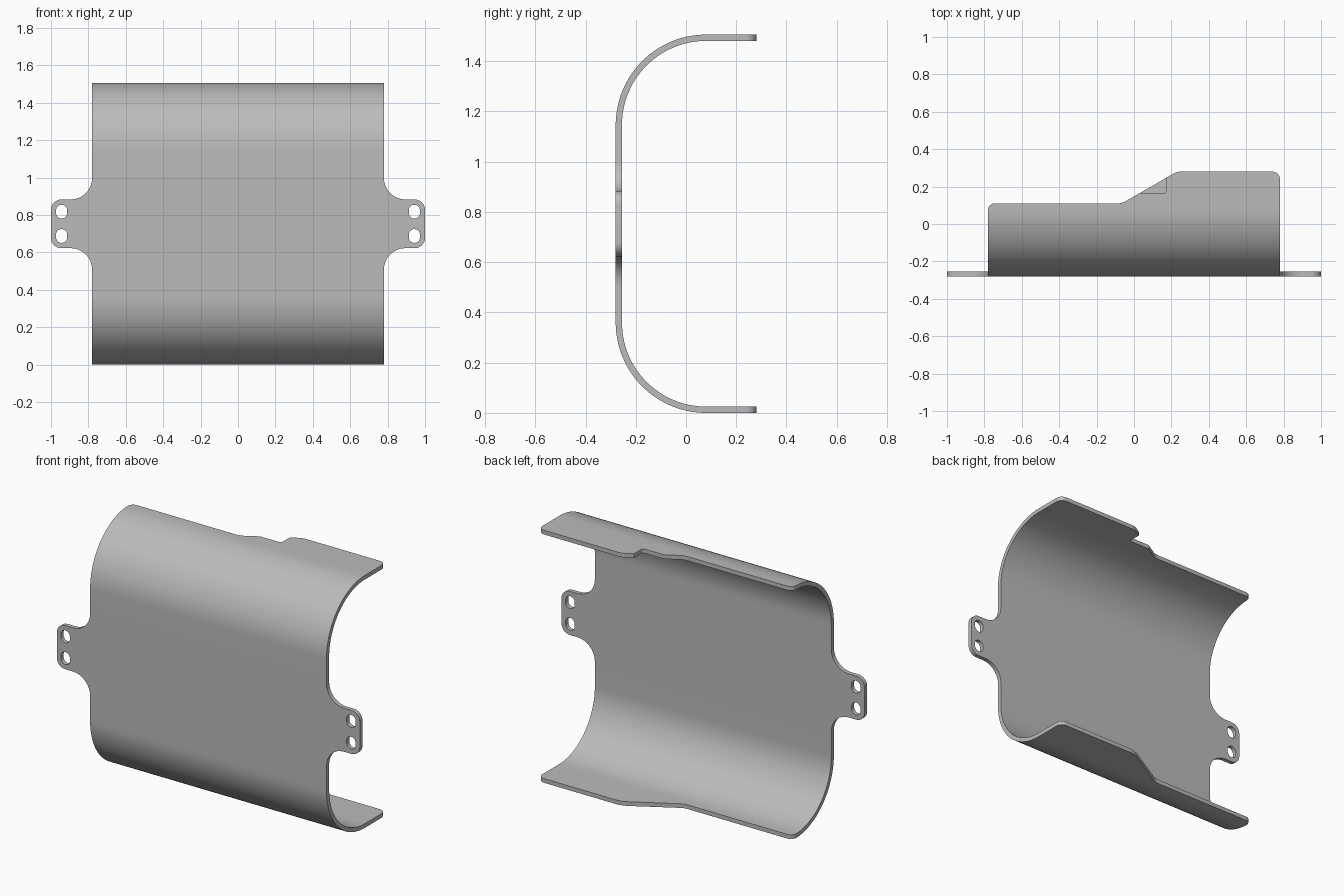
import bpy
import bmesh
from math import pi, sin, cos, tan, radians
from mathutils import Vector

cube = bpy.data.objects.get("Cube")
if cube:
    bpy.data.objects.remove(cube)

HALF_Z = 0.753              # half height of the bent sheet
FRONT = -0.28               # outer front plane
R = 0.36                    # outer bend radius
T = 0.025                   # sheet thickness
FLAT = HALF_Z - R           # half height of the flat front
ARC = R * pi / 2
STEPS = 28                  # facets per bend


def unrolled(y):
    """Distance along the sheet for a flange point at depth y."""
    return FLAT + ARC + y - (FRONT + R)


def rounded(points, steps=8):
    """Closed outline from (x, s, radius) corners."""
    out = []
    for i, (x, s, r) in enumerate(points):
        p = Vector((x, s))
        a = (Vector(points[i - 1][:2]) - p).normalized()
        b = (Vector(points[(i + 1) % len(points)][:2]) - p).normalized()
        if r == 0:
            out.append(p)
            continue
        half = a.angle(b) / 2
        centre = p + (a + b).normalized() * (r / sin(half))
        start = p + a * (r / tan(half)) - centre
        end = p + b * (r / tan(half)) - centre
        sweep = start.angle_signed(end)
        for k in range(steps + 1):
            t = -sweep * k / steps
            out.append(centre + Vector((start.x * cos(t) - start.y * sin(t),
                                        start.x * sin(t) + start.y * cos(t))))
    return out


def tab(side):
    """Mounting ear corners, listed upward."""
    corners = [(0.78, -0.13, 0.115), (1, -0.13, 0.055),
               (1, 0.13, 0.055), (0.78, 0.13, 0.115)]
    return [(side * x, s, r) for x, s, r in corners]


def slot(x, s):
    """Slightly elongated screw hole."""
    return [Vector((x + 0.03 * cos(a), s + 0.03 * sin(a) + (0.007 if sin(a) > 0 else -0.007)))
            for a in (2 * pi * (k + 0.5) / 24 for k in range(24))]


# Flange edges: the lower one slopes, the upper one also has a notch
low, high = 0.11, 0.28
lower = [(-0.78, low, 0.035), (-0.065, low, 0.08),
         (0.23, high, 0.15), (0.78, high, 0.04)]
upper = [(-0.78, low, 0.035), (-0.065, low, 0.08), (0.03, 0.165, 0), (0.17, 0.165, 0.012),
         (0.17, 0.246, 0), (0.23, high, 0.08), (0.78, high, 0.04)]
outline = [(x, -unrolled(y), r) for x, y, r in lower] + tab(1)
outline += [(x, unrolled(y), r) for x, y, r in reversed(upper)] + tab(-1)[::-1]
loops = [rounded(outline)]
loops += [slot(x, s) for x in (-0.943, 0.943) for s in (-0.065, 0.065)]

# Flat sheet with holes, given its thickness
bm = bmesh.new()
for loop in loops:
    verts = [bm.verts.new((p.x, p.y, 0)) for p in loop]
    for i, v in enumerate(verts):
        bm.edges.new((verts[i - 1], v))
bmesh.ops.triangle_fill(bm, edges=bm.edges[:], use_beauty=True, normal=(0, 0, 1))
ext = bmesh.ops.extrude_face_region(bm, geom=bm.faces[:])
for v in ext["geom"]:
    if isinstance(v, bmesh.types.BMVert):
        v.co.z = T

# Cut lines across both bends
for side in (-1, 1):
    for k in range(STEPS + 1):
        bmesh.ops.bisect_plane(bm, geom=bm.verts[:] + bm.edges[:] + bm.faces[:], dist=1e-5,
                               plane_co=(0, side * (FLAT + ARC * k / STEPS), 0),
                               plane_no=(0, 1, 0))

# Fold the sheet into its channel shape
for v in bm.verts:
    x, s, d = v.co
    side, s = (1 if s > 0 else -1), abs(s)
    if s <= FLAT:
        y, z = FRONT + d, s
    elif s <= FLAT + ARC:
        a = (s - FLAT) / R
        y, z = FRONT + R - (R - d) * cos(a), FLAT + (R - d) * sin(a)
    else:
        y, z = FRONT + R + s - FLAT - ARC, HALF_Z - d
    v.co = (x, y, HALF_Z + side * z)
bmesh.ops.recalc_face_normals(bm, faces=bm.faces[:])

mesh = bpy.data.meshes.new("bent_cover_plate")
bm.to_mesh(mesh)
bm.free()
plate = bpy.data.objects.new("bent_cover_plate", mesh)
bpy.context.collection.objects.link(plate)

# Plain grey metal
grey = bpy.data.materials.new("plain_grey")
grey.use_nodes = True
colour = (0.5, 0.5, 0.5, 1)
grey.diffuse_color = colour
grey.node_tree.nodes["Principled BSDF"].inputs["Base Color"].default_value = colour
mesh.materials.append(grey)

bpy.ops.object.select_all(action="DESELECT")
plate.select_set(True)
bpy.context.view_layer.objects.active = plate
bpy.ops.object.shade_smooth_by_angle(angle=radians(30))
